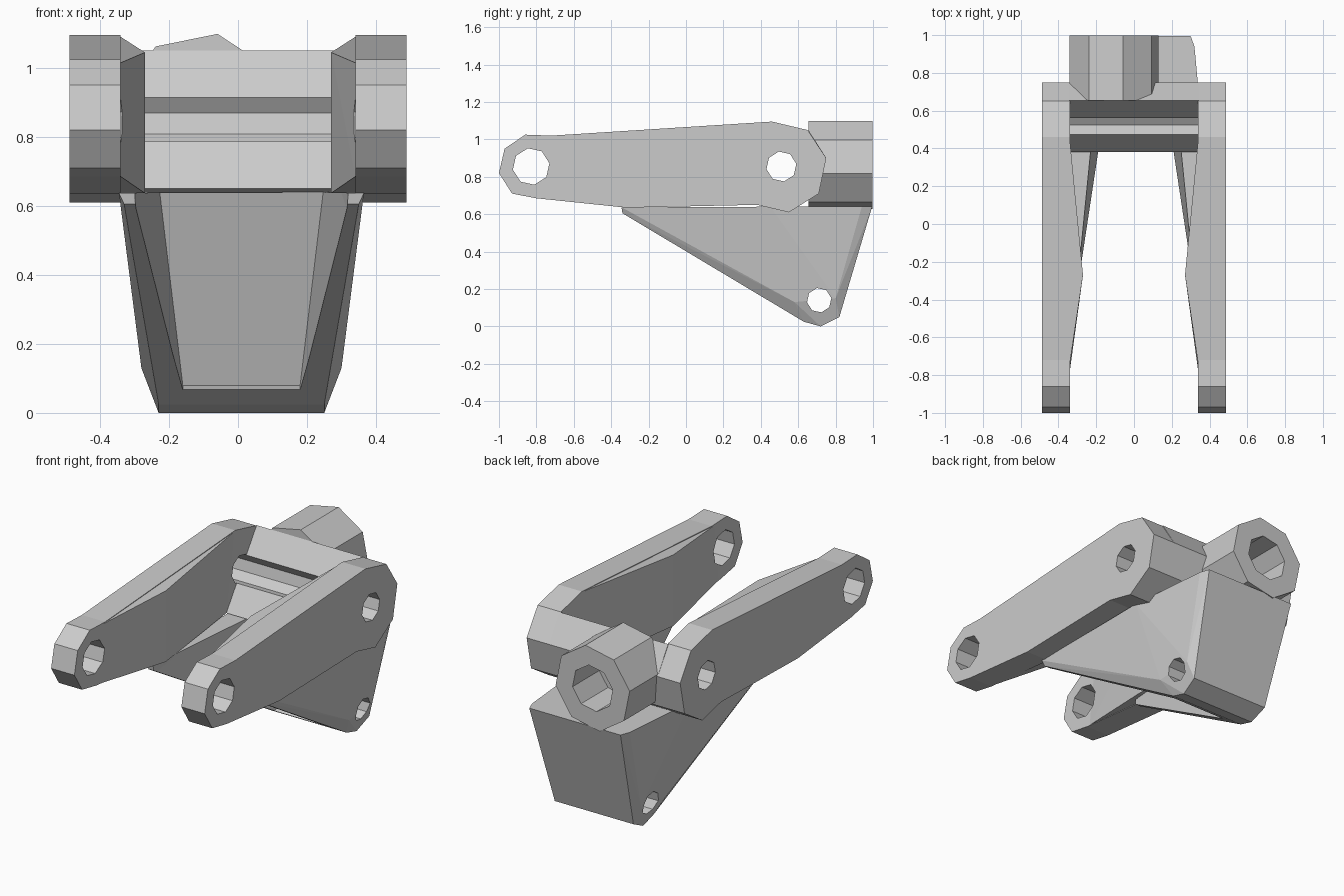
import bpy, bmesh, math
from mathutils import Vector

if "Cube" in bpy.data.objects:
    bpy.data.objects.remove(bpy.data.objects["Cube"])


def finish(name, bm):
    bmesh.ops.recalc_face_normals(bm, faces=bm.faces)
    me = bpy.data.meshes.new(name)
    bm.to_mesh(me)
    bm.free()
    ob = bpy.data.objects.new(name, me)
    bpy.context.collection.objects.link(ob)
    return ob


def prism(name, pts, start, vec):
    """Extrude a closed profile; start maps a 2D point to 3D."""
    bm = bmesh.new()
    f = bm.faces.new([bm.verts.new(start(a, b)) for a, b in pts])
    r = bmesh.ops.extrude_face_region(bm, geom=[f], use_keep_orig=True)
    verts = [g for g in r["geom"] if isinstance(g, bmesh.types.BMVert)]
    bmesh.ops.translate(bm, verts=verts, vec=Vector(vec))
    return finish(name, bm)


def hull(name, pts):
    bm = bmesh.new()
    for p in pts:
        bm.verts.new(p)
    r = bmesh.ops.convex_hull(bm, input=bm.verts)
    junk = {g for g in r["geom_interior"] if isinstance(g, bmesh.types.BMVert)}
    bmesh.ops.delete(bm, geom=list(junk), context="VERTS")
    bmesh.ops.dissolve_limit(bm, angle_limit=math.radians(1), verts=bm.verts, edges=bm.edges)
    return finish(name, bm)


def ring(ca, cb, r, n, turn=0):
    return [(ca + r * math.cos(math.radians(turn) + 2 * math.pi * i / n),
             cb + r * math.sin(math.radians(turn) + 2 * math.pi * i / n)) for i in range(n)]


def cut(ob, *cutters):
    for c in cutters:
        m = ob.modifiers.new("cut", "BOOLEAN")
        m.object, m.operation, m.solver = c, "DIFFERENCE", "EXACT"
        c.hide_render = True
        c.hide_set(True)


def x_hole(name, y, z, r, turn):
    return prism(name, ring(y, z, r, 8, turn), lambda a, b: (-0.7, a, b), (1.4, 0, 0))


# pin hole cutters running sideways through the part
tip_hole = x_hole("tip_hole_cutter", -0.828, 0.855, 0.099, 10)
axle_hole = x_hole("axle_hole_cutter", 0.51, 0.855, 0.081, 10)
foot_hole = x_hole("foot_hole_cutter", 0.712, 0.14, 0.066, 10)

# two long arms, with an inner swelling in the middle
arm = [(-1, 0.82), (-0.97, 0.95), (-0.86, 1.025), (-0.72, 1.02), (0.46, 1.095),
       (0.65, 1.05), (0.75, 0.90), (0.71, 0.71), (0.55, 0.61), (0.38, 0.65),
       (-0.32, 0.635), (-0.8, 0.685), (-0.93, 0.71)]
for s, side in ((-1, "left"), (1, "right")):
    ob = prism(side + "_arm", arm, lambda a, b: (s * 0.34, a, b), (s * 0.148, 0, 0))
    cut(ob, tip_hole, axle_hole)
    swell = [(0.27, -0.27, 1.045), (0.27, -0.27, 0.637)]
    for x in (0.34, 0.36):
        swell += [(x, -0.74, 1.015), (x, -0.78, 0.685), (x, -0.3, 0.637),
                  (x, 0.45, 1.09), (x, 0.38, 0.65)]
    ob = hull(side + "_arm_swelling", [(s * x, y, z) for x, y, z in swell])
    cut(ob, tip_hole, axle_hole)

# bridge joining the arms, its sloped front opened by the axle hole
bridge = [(0.655, 1.05), (0.75, 0.90), (0.71, 0.71), (0.55, 0.61), (0.38, 0.65)]
ob = prism("bridge", bridge, lambda a, b: (-0.345, a, b), (0.69, 0, 0))
cut(ob, axle_hole)

# eight sided rear socket with a blind bore
socket = prism("rear_socket", ring(-0.105, 0.863, 0.24, 8, 79),
               lambda a, b: (a, 0.655, b), (0, 0.343, 0))
bore = prism("bore_cutter", ring(-0.105, 0.863, 0.13, 8, 79),
             lambda a, b: (a, 0.755, b), (0, 0.4, 0))
cut(socket, bore)

# lower wedge body
side_pts = [(0.355, -0.345, 0.637), (0.34, -0.34, 0.605), (0.355, 0.45, 0.64),
            (0.31, 0.94, 0.64), (0.29, 0.995, 0.64), (0.29, 0.58, 0.13),
            (0.29, 0.66, 0.20), (0.285, 0.80, 0.15), (0.25, 0.82, 0.05),
            (0.24, 0.72, 0.0), (0.24, 0.63, 0.025)]
body = hull("lower_body", [(s * x + 0.01, y, z) for s in (-1, 1) for x, y, z in side_pts])
# hollow between the side plates, open to the front and top
hollow_pts = [(0.17, 0.60, 0.08), (0.225, 0.42, 0.515), (0.25, 0.38, 0.75),
              (0.32, -0.45, 0.75), (0.32, -0.5, 0.55), (0.17, 0.40, 0.02)]
hollow = hull("hollow_cutter", [(s * x + 0.01, y, z) for s in (-1, 1) for x, y, z in hollow_pts])
cut(body, hollow, foot_hole)
